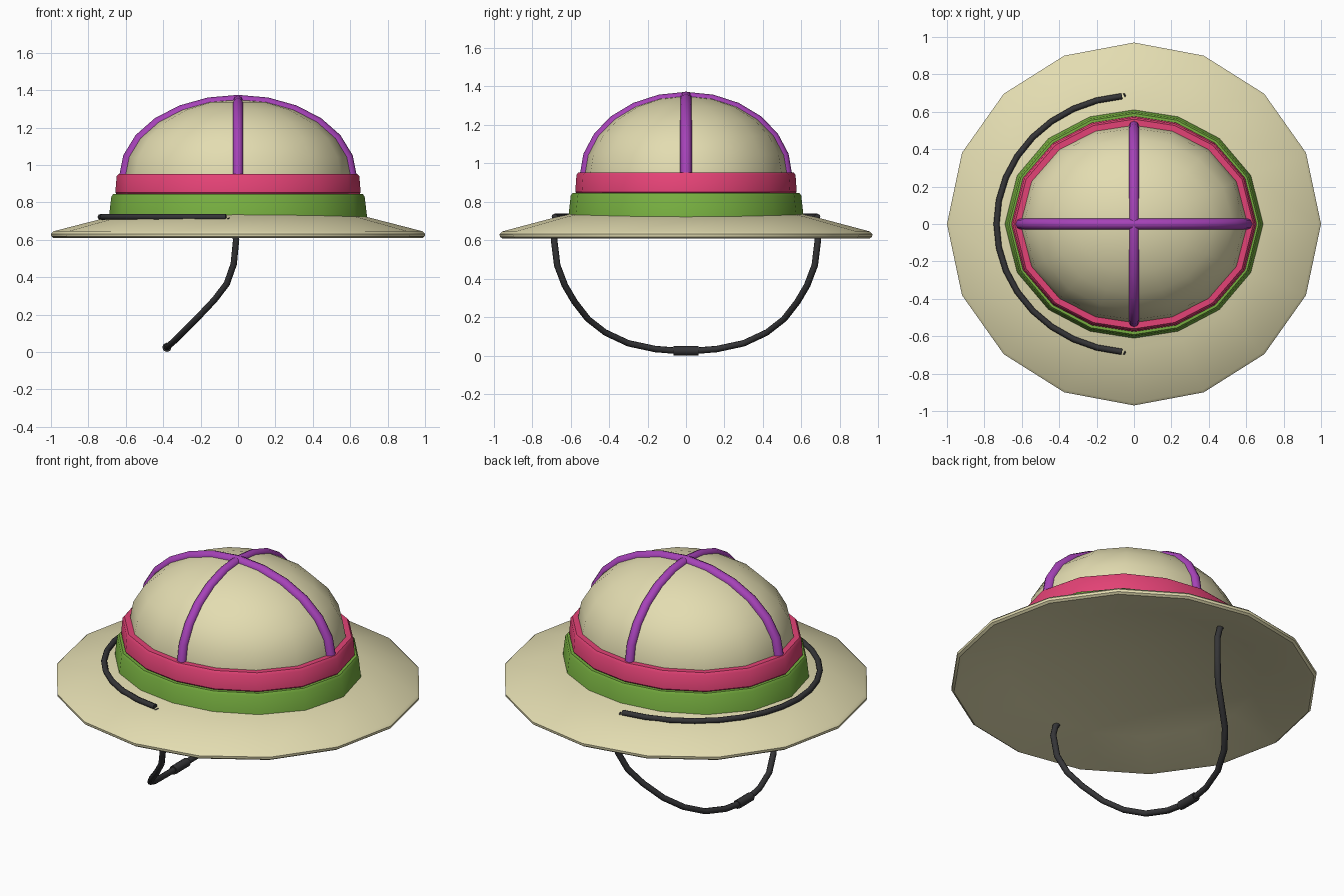
import bpy, bmesh, math

if "Cube" in bpy.data.objects:
    bpy.data.objects.remove(bpy.data.objects["Cube"])

def material(name, rgb):
    m = bpy.data.materials.new(name)
    m.diffuse_color = (*rgb, 1)
    m.use_nodes = True
    m.node_tree.nodes["Principled BSDF"].inputs["Base Color"].default_value = m.diffuse_color
    return m

BEIGE = material("beige", (0.77, 0.72, 0.44))
GREEN = material("green", (0.18, 0.42, 0.05))
PINK = material("pink", (0.77, 0.055, 0.18))
PURPLE = material("purple", (0.38, 0.055, 0.48))
BLACK = material("charcoal", (0.035, 0.035, 0.038))

def finish(ob, mat, angle=35):
    ob.data.materials.append(mat)
    bpy.ops.object.select_all(action='DESELECT')
    ob.select_set(True)
    bpy.context.view_layer.objects.active = ob
    if ob.type == 'CURVE':
        bpy.ops.object.convert(target='MESH')
        ob = bpy.context.object
    bpy.ops.object.shade_smooth_by_angle(angle=math.radians(angle))
    return ob

def lathe(name, profile, y_scale, mat, sides=16):
    """Revolve (radius, z) points into an oval with corners at even angles; radius 0 makes a pole."""
    bm = bmesh.new()
    rings = []
    for r, z in profile:
        if r == 0:
            rings.append([bm.verts.new((0, 0, z))] * sides)
            continue
        ring = []
        for i in range(sides):
            c, s = math.cos(math.tau * i / sides), math.sin(math.tau * i / sides)
            d = r / math.hypot(c, s / y_scale)
            ring.append(bm.verts.new((d * c, d * s, z)))
        rings.append(ring)
    for a, b in zip(rings, rings[1:]):
        for i in range(sides):
            j = (i + 1) % sides
            bm.faces.new(list(dict.fromkeys((a[i], a[j], b[j], b[i]))))
    bmesh.ops.recalc_face_normals(bm, faces=bm.faces)
    me = bpy.data.meshes.new(name)
    bm.to_mesh(me)
    bm.free()
    ob = bpy.data.objects.new(name, me)
    bpy.context.collection.objects.link(ob)
    return finish(ob, mat)

def tube(name, points, radius, mat):
    cu = bpy.data.curves.new(name, 'CURVE')
    cu.dimensions = '3D'
    cu.bevel_depth = radius
    cu.bevel_resolution = 2
    cu.use_fill_caps = True
    sp = cu.splines.new('POLY')
    sp.points.add(len(points) - 1)
    for p, co in zip(sp.points, points):
        p.co = (*co, 1)
    ob = bpy.data.objects.new(name, cu)
    bpy.context.collection.objects.link(ob)
    return finish(ob, mat, 50)

# Brim with a conical underside
lathe("brim", [(0, 0.79), (0.69, 0.675), (0.96, 0.612), (0.985, 0.609), (0.998, 0.618),
               (1.0, 0.632), (0.985, 0.646), (0.69, 0.722), (0.6, 0.74)], 0.97, BEIGE)

# Bands around the crown
lathe("green_band", [(0.6, 0.70), (0.693, 0.70), (0.677, 0.832), (0.667, 0.845), (0.58, 0.845)],
      0.886, GREEN)
lathe("pink_band", [(0.58, 0.842), (0.648, 0.842), (0.656, 0.852), (0.649, 0.94), (0.638, 0.953),
                    (0.58, 0.953)], 0.878, PINK)

# Dome
steps = [math.radians(15 * i) for i in range(7)]
lathe("dome", [(0.61, 0.84)] + [(0.61 * math.cos(a) if a < 1.5 else 0, 0.935 + 0.415 * math.sin(a))
                               for a in steps], 0.87, BEIGE)

# Crossing ribs over the dome
arc = [math.radians(15 * i) for i in range(13)]
tube("side_to_side_rib", [(0.606 * math.cos(a), 0, 0.935 + 0.41 * math.sin(a)) for a in arc],
     0.030, PURPLE)
tube("front_to_back_rib", [(0, 0.526 * math.cos(a), 0.935 + 0.41 * math.sin(a)) for a in arc],
     0.027, PURPLE)

# Strap resting on the brim
turns = [math.radians(95 + 170 * i / 16) for i in range(17)]
tube("brim_strap", [(0.735 * math.cos(a), 0.686 * math.sin(a), 0.722) for a in turns],
     0.016, BLACK)

# Chin strap hanging below, mirrored about y = 0
half = [(-0.06, 0.683, 0.71), (-0.025, 0.686, 0.66), (-0.01, 0.686, 0.6), (-0.023, 0.67, 0.47),
        (-0.06, 0.63, 0.365), (-0.125, 0.58, 0.28), (-0.21, 0.51, 0.19), (-0.28, 0.42, 0.12),
        (-0.335, 0.3, 0.064), (-0.37, 0.16, 0.034), (-0.38, 0.06, 0.026)]
tube("chin_strap", half + [(x, -y, z) for x, y, z in reversed(half)], 0.017, BLACK)

# Clasp
tube("strap_clasp", [(-0.38, y, 0.025) for y in (-0.065, 0.065)], 0.025, BLACK)
